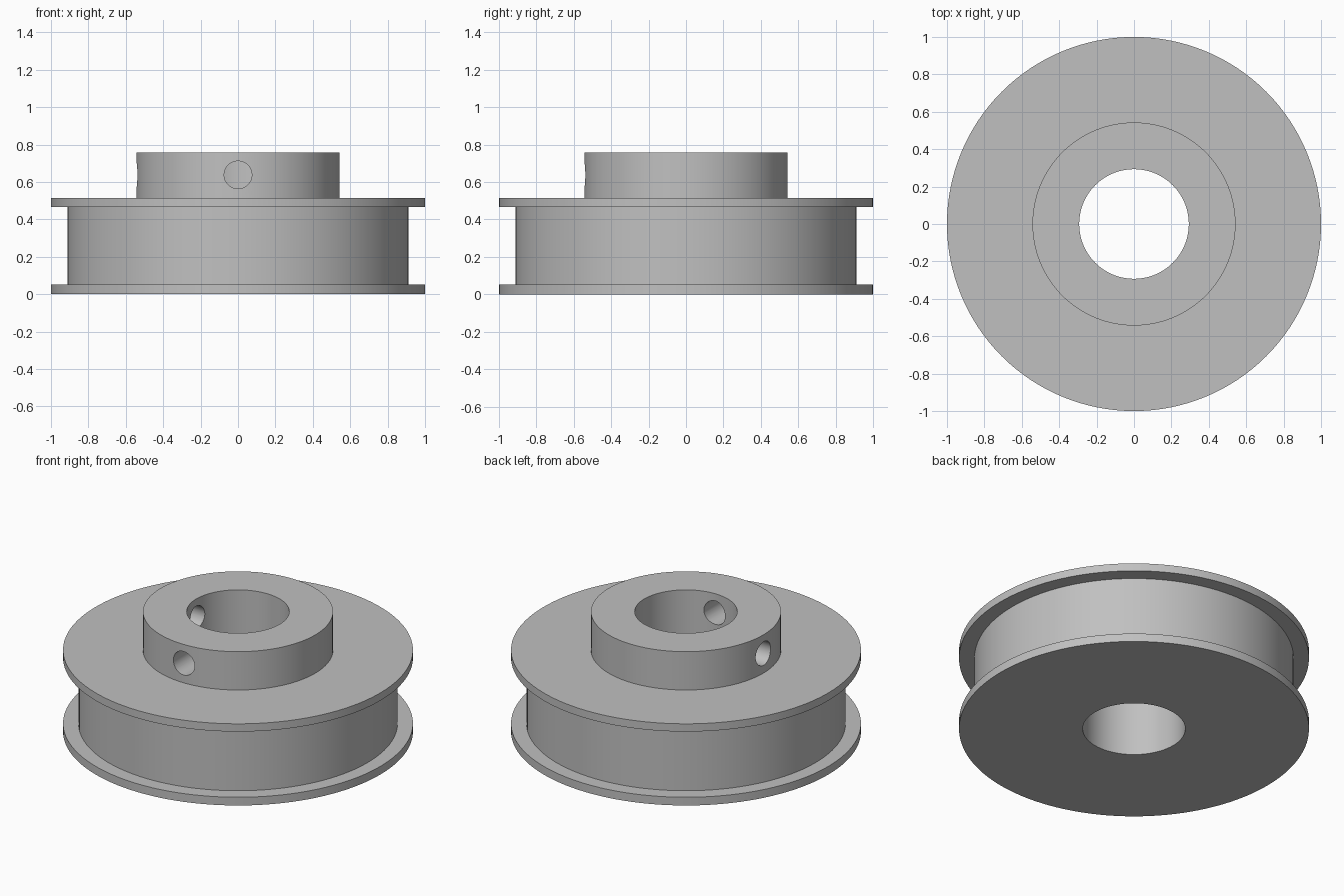
import bpy, bmesh, math
from mathutils import Vector, Matrix

cube = bpy.data.objects.get("Cube")
if cube:
    bpy.data.objects.remove(cube, do_unlink=True)

SEGMENTS = 128
BORE, HUB, DRUM, FLANGE = 0.293, 0.543, 0.912, 1.0
HOLE_RADIUS, HOLE_Z = 0.074, 0.638

metal = bpy.data.materials.new("plain grey metal")
metal.use_nodes = True
grey = (0.53, 0.53, 0.53, 1)
metal.diffuse_color = grey
metal.node_tree.nodes["Principled BSDF"].inputs["Base Color"].default_value = grey


def make_object(name, bm):
    bmesh.ops.recalc_face_normals(bm, faces=bm.faces)
    mesh = bpy.data.meshes.new(name)
    bm.to_mesh(mesh)
    bm.free()
    mesh.materials.append(metal)
    obj = bpy.data.objects.new(name, mesh)
    bpy.context.collection.objects.link(obj)
    return obj


def lathe(name, profile):
    """Spin a closed (radius, height) outline around the z axis."""
    bm = bmesh.new()
    verts = [bm.verts.new((0, -r, z)) for r, z in profile]
    edges = [bm.edges.new((verts[i - 1], verts[i])) for i in range(len(verts))]
    bmesh.ops.spin(bm, geom=verts + edges, axis=(0, 0, 1), cent=(0, 0, 0),
                   angle=math.tau, steps=SEGMENTS, use_merge=True)
    bmesh.ops.remove_doubles(bm, verts=bm.verts, dist=1e-5)
    return make_object(name, bm)


def screw_hole_cutter(name, direction):
    """Radial cylinder running from inside the bore out through the hub."""
    d = Vector(direction)
    bm = bmesh.new()
    turn = d.to_track_quat("Z", "Y").to_matrix().to_4x4()
    place = Matrix.Translation(d * 0.4 + Vector((0, 0, HOLE_Z)))
    bmesh.ops.create_cone(bm, cap_ends=True, segments=48, radius1=HOLE_RADIUS,
                          radius2=HOLE_RADIUS, depth=0.5, matrix=place @ turn)
    cutter = make_object(name, bm)
    cutter.hide_render = True
    return cutter


# Flanged pulley with a raised hub and a through bore
pulley = lathe("flanged_pulley", [
    (BORE, 0), (FLANGE, 0), (FLANGE, 0.052), (DRUM, 0.052),
    (DRUM, 0.466), (FLANGE, 0.466), (FLANGE, 0.515),
    (HUB, 0.515), (HUB, 0.757), (BORE, 0.757)])

# Two set screw holes in the hub, a quarter turn apart
cutters = [screw_hole_cutter("front_hole_cutter", (0, -1, 0)),
           screw_hole_cutter("right_hole_cutter", (-1, 0, 0))]
bpy.ops.object.select_all(action="DESELECT")
pulley.select_set(True)
bpy.context.view_layer.objects.active = pulley
for cutter in cutters:
    mod = pulley.modifiers.new(cutter.name, "BOOLEAN")
    mod.operation = "DIFFERENCE"
    mod.solver = "EXACT"
    mod.object = cutter
    bpy.ops.object.modifier_apply(modifier=mod.name)
    bpy.data.objects.remove(cutter, do_unlink=True)

# Smooth round walls, crisp rims
bpy.ops.object.shade_smooth_by_angle(angle=math.radians(30))
